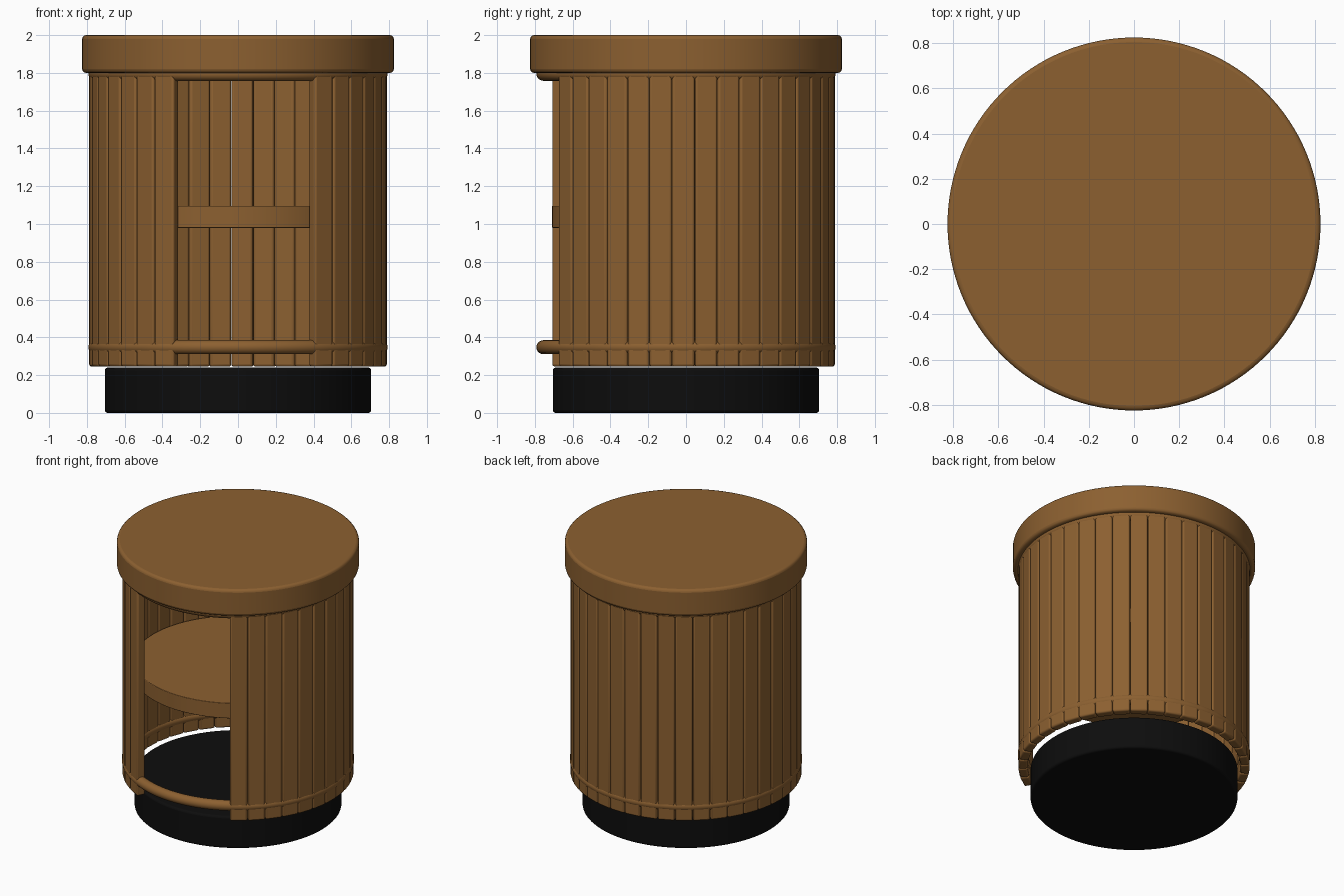
import bpy
import math
from mathutils import Matrix

cube = bpy.data.objects.get("Cube")
if cube:
    bpy.data.objects.remove(cube, do_unlink=True)


def make_material(name, rgb, roughness):
    mat = bpy.data.materials.new(name)
    mat.use_nodes = True
    mat.diffuse_color = (*rgb, 1)
    bsdf = mat.node_tree.nodes["Principled BSDF"]
    bsdf.inputs["Base Color"].default_value = (*rgb, 1)
    bsdf.inputs["Roughness"].default_value = roughness
    return mat


wood = make_material("warm brown wood", (0.262, 0.117, 0.03), 0.6)
black = make_material("black plinth", (0.004, 0.004, 0.004), 0.6)


def finish(obj, name, mat, bevel=0, segments=3):
    obj.name = name
    obj.data.materials.append(mat)
    if bevel:
        mod = obj.modifiers.new("rounded edges", "BEVEL")
        mod.width, mod.segments = bevel, segments
        mod.limit_method = "ANGLE"
        mod.angle_limit = math.radians(40)
    bpy.ops.object.shade_smooth_by_angle(angle=math.radians(35))
    return obj


def disc(name, radius, bottom, top, mat, bevel):
    bpy.ops.mesh.primitive_cylinder_add(
        vertices=128, radius=radius, depth=top - bottom,
        location=(0, 0, (top + bottom) / 2))
    return finish(bpy.context.object, name, mat, bevel)


def rail(name, z):
    bpy.ops.mesh.primitive_torus_add(
        major_segments=128, minor_segments=20, major_radius=0.755,
        minor_radius=0.037, location=(0, 0, z))
    return finish(bpy.context.object, name, wood)


# Solid round parts
disc("plinth", 0.705, 0.0, 0.24, black, 0.015)
disc("shelf", 0.71, 0.98, 1.095, wood, 0.004)
disc("table_top", 0.825, 1.8, 2.0, wood, 0.02)

# Rails that carry the slats and cross the opening
rail("lower_rail", 0.348)
rail("upper_rail", 1.795)

# Upright slats around the body, leaving a slightly off-centre front opening
SLATS, START, PITCH = 34, 30.9, 8.93
INNER, OUTER, BOTTOM, TOP = 0.724, 0.787, 0.245, 1.797
width = 2 * OUTER * math.sin(math.radians(PITCH / 2)) - 0.002

bpy.ops.mesh.primitive_cube_add(size=1)
first = bpy.context.object
mesh = first.data
mesh.transform(
    Matrix.Translation((0, -(INNER + OUTER) / 2, (BOTTOM + TOP) / 2))
    @ Matrix.Diagonal((width, OUTER - INNER, TOP - BOTTOM, 1)))
# Narrow the inner side so that neighbours meet along radial joints
for v in mesh.vertices:
    if v.co.y > -(INNER + OUTER) / 2:
        v.co.x *= INNER / OUTER
finish(first, "slat_1", wood, 0.013)

for i in range(SLATS):
    slat = first
    if i:
        slat = first.copy()
        slat.name = f"slat_{i + 1}"
        bpy.context.collection.objects.link(slat)
    slat.rotation_euler.z = math.radians(START + (i + 0.5) * PITCH)
